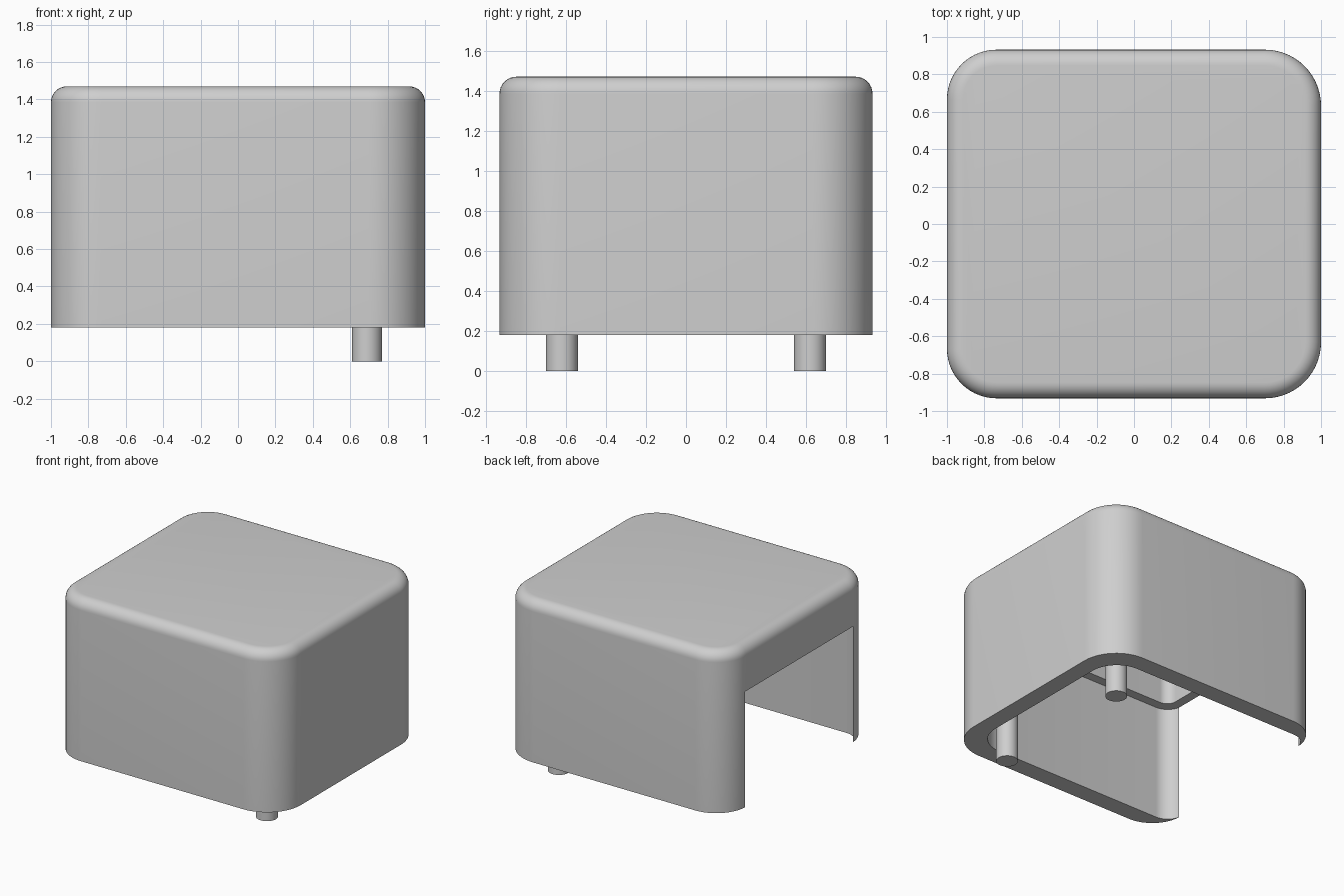
import bpy
import bmesh
from math import sin, cos, pi

cube = bpy.data.objects.get("Cube")
if cube:
    bpy.data.objects.remove(cube, do_unlink=True)

GREY = (0.62, 0.62, 0.62, 1.0)
grey = bpy.data.materials.new("plain_grey")
grey.use_nodes = True
grey.diffuse_color = GREY
grey.node_tree.nodes["Principled BSDF"].inputs["Base Color"].default_value = GREY


def rounded_prism(name, x0, x1, half_y, z0, z1, r0, r1, top_bevel=0.0, steps=14):
    """Upright block, corner radius r0 at the x0 end and r1 at the x1 end."""
    bm = bmesh.new()
    corners = [(x1 - r1, half_y - r1, r1), (x0 + r0, half_y - r0, r0),
               (x0 + r0, r0 - half_y, r0), (x1 - r1, r1 - half_y, r1)]
    ring = []
    for quarter, (cx, cy, r) in enumerate(corners):
        for i in range(steps + 1):
            a = (quarter + i / steps) * pi / 2
            ring.append(bm.verts.new((cx + r * cos(a), cy + r * sin(a), z0)))
    base = bm.faces.new(ring)
    grown = bmesh.ops.extrude_face_region(bm, geom=[base], use_keep_orig=True)["geom"]
    raised = [v for v in grown if isinstance(v, bmesh.types.BMVert)]
    bmesh.ops.translate(bm, verts=raised, vec=(0, 0, z1 - z0))
    if top_bevel:
        top = [f for f in grown if isinstance(f, bmesh.types.BMFace)][0]
        bmesh.ops.bevel(bm, geom=list(top.edges), offset=top_bevel, segments=8,
                        profile=0.5, affect='EDGES', clamp_overlap=True)
    bmesh.ops.recalc_face_normals(bm, faces=bm.faces)
    mesh = bpy.data.meshes.new(name)
    bm.to_mesh(mesh)
    bm.free()
    mesh.materials.append(grey)
    obj = bpy.data.objects.new(name, mesh)
    bpy.context.collection.objects.link(obj)
    return obj


def activate(obj):
    bpy.ops.object.select_all(action='DESELECT')
    obj.select_set(True)
    bpy.context.view_layer.objects.active = obj


def carve(target, cutter):
    cutter.hide_render = True
    mod = target.modifiers.new("carve", 'BOOLEAN')
    mod.operation = 'DIFFERENCE'
    mod.solver = 'EXACT'
    mod.object = cutter
    activate(target)
    bpy.ops.object.modifier_apply(modifier=mod.name)
    bpy.data.objects.remove(cutter, do_unlink=True)


def smooth(obj):
    activate(obj)
    bpy.ops.object.shade_smooth_by_angle(angle=pi / 6)


# Housing with a rounded top
CEILING = 1.39
housing = rounded_prism("housing", -1, 1, 0.932, 0.18, 1.47, 0.265, 0.3, top_bevel=0.085)

# Lower cavity breaks through one side wall; the upper one leaves a ledge
carve(housing, rounded_prism("lower_cavity", -1.003, 0.86, 0.785, 0, 1.105, 0.135, 0.23))
carve(housing, rounded_prism("upper_cavity", -0.925, 0.78, 0.71, 0.5, CEILING, 0.08, 0.1))
smooth(housing)

# Pegs hang from the ceiling to the ground
for label, y in (("front", -0.62), ("back", 0.62)):
    top = CEILING + 0.01
    bpy.ops.mesh.primitive_cylinder_add(vertices=32, radius=0.08, depth=top,
                                        location=(0.69, y, top / 2))
    peg = bpy.context.object
    peg.name = label + "_peg"
    peg.data.materials.append(grey)
    smooth(peg)
